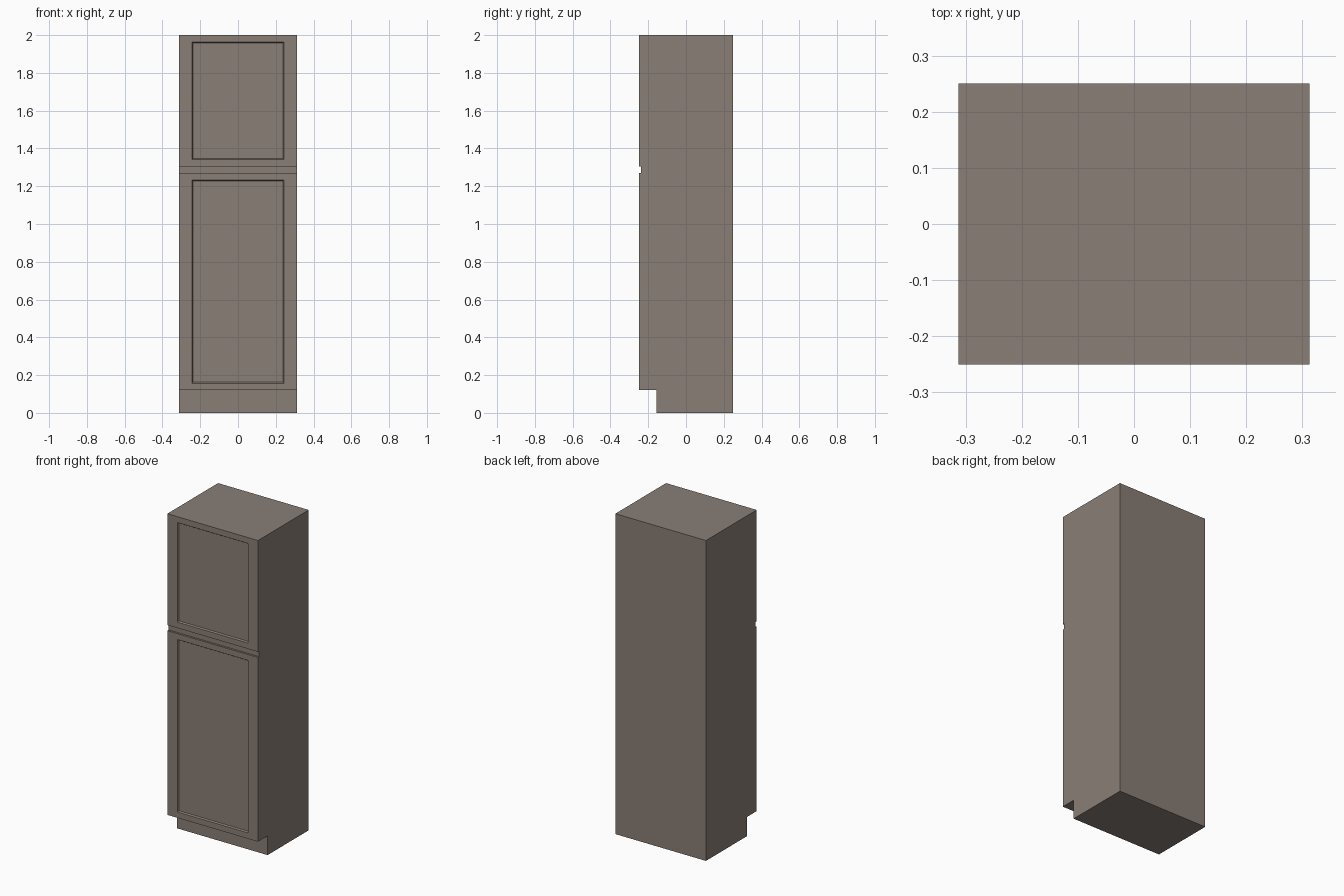
import bpy, bmesh

if "Cube" in bpy.data.objects:
    bpy.data.objects.remove(bpy.data.objects["Cube"])

HALF_W, FRONT, BACK = 0.313, -0.25, 0.25
PANEL_HALF_W = 0.243       # outer edge of each door's recessed panel
RAIL = 0.052               # height of the door rails above and below it
BEVEL, DEPTH = 0.008, 0.009

# Side profile (y, z): toe kick, lower door, finger groove, upper door
profile = [
    (BACK, 0), (-0.155, 0), (-0.155, 0.12), (FRONT, 0.12),
    (FRONT, 1.27), (-0.238, 1.27), (-0.238, 1.305), (FRONT, 1.305),
    (FRONT, 2), (BACK, 2),
]

# Cabinet body: profile extruded across the width
bm = bmesh.new()
side = bm.faces.new([bm.verts.new((-HALF_W, y, z)) for y, z in profile])
ext = bmesh.ops.extrude_face_region(bm, geom=[side])
new_verts = [g for g in ext["geom"] if isinstance(g, bmesh.types.BMVert)]
bmesh.ops.translate(bm, verts=new_verts, vec=(2 * HALF_W, 0, 0))
bmesh.ops.recalc_face_normals(bm, faces=bm.faces[:])

# Framed doors: inset each front face, then sink a bevelled panel
doors = [f for f in bm.faces
         if f.normal.y < -0.9 and abs(f.calc_center_median().y - FRONT) < 1e-4]
for door in doors:
    bmesh.ops.inset_individual(bm, faces=[door], thickness=RAIL)
    for v in door.verts:
        v.co.x = PANEL_HALF_W if v.co.x > 0 else -PANEL_HALF_W
    bmesh.ops.inset_individual(bm, faces=[door], thickness=BEVEL)
    bmesh.ops.translate(bm, verts=door.verts[:], vec=(0, DEPTH, 0))

mesh = bpy.data.meshes.new("cabinet")
bm.to_mesh(mesh)
bm.free()
cabinet = bpy.data.objects.new("cabinet", mesh)
bpy.context.collection.objects.link(cabinet)

# Taupe finish
mat = bpy.data.materials.new("taupe")
mat.diffuse_color = (0.25, 0.21, 0.18, 1)
mat.use_nodes = True
mat.node_tree.nodes["Principled BSDF"].inputs["Base Color"].default_value = mat.diffuse_color
mesh.materials.append(mat)
